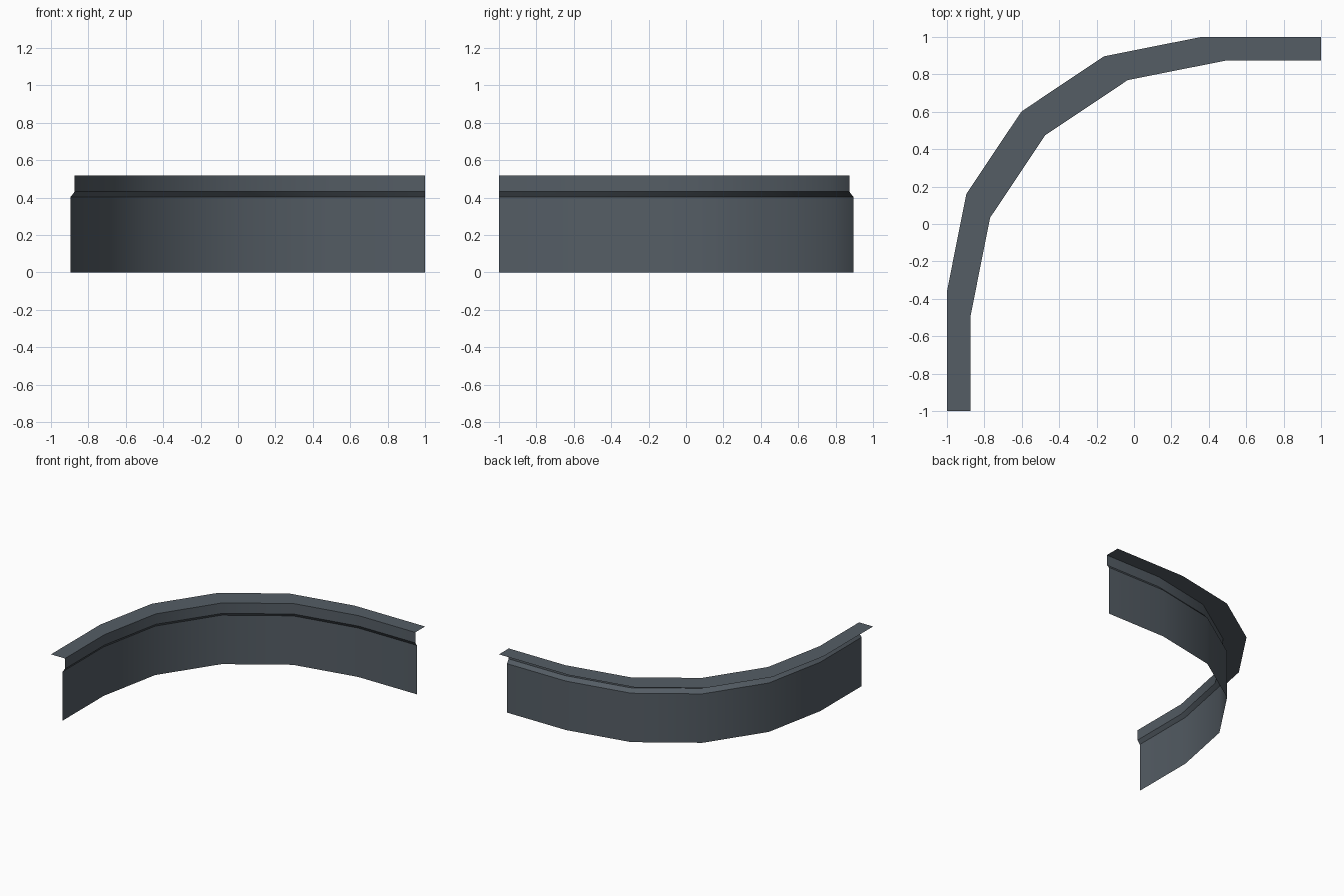
import bpy
import bmesh
from math import cos, sin, pi

default_cube = bpy.data.objects.get("Cube")
if default_cube:
    bpy.data.objects.remove(default_cube, do_unlink=True)

slate = bpy.data.materials.new("dark slate grey")
slate.use_nodes = True
colour = (0.09, 0.11, 0.13, 1)
slate.diffuse_color = colour
slate.node_tree.nodes["Principled BSDF"].inputs["Base Color"].default_value = colour

RADIUS = 1.36
CENTRE = 0.36
STEPS = 4

# Cross-section: (inward diagonal shift, height), from wall foot to flange lip
profile = [(0.104, 0), (0.104, 0.402), (0.127, 0.432), (0.127, 0.518), (0, 0.518)]


def path(shift):
    """Straight end, quarter bend, straight end, moved diagonally inward."""
    points = [(-1 + shift, -1)]
    for i in range(STEPS + 1):
        angle = pi - i * pi / 2 / STEPS
        points.append((CENTRE + shift + RADIUS * cos(angle),
                       -CENTRE - shift + RADIUS * sin(angle)))
    points.append((1, 1 - shift))
    return points


# Sweep the thin section along the bend
bm = bmesh.new()
rows = [[bm.verts.new((x, y, z)) for x, y in path(shift)] for shift, z in profile]
for low, high in zip(rows, rows[1:]):
    for i in range(len(low) - 1):
        bm.faces.new((low[i], low[i + 1], high[i + 1], high[i]))

mesh = bpy.data.meshes.new("curved_flanged_wall")
bm.to_mesh(mesh)
bm.free()
mesh.materials.append(slate)
wall = bpy.data.objects.new("curved_flanged_wall", mesh)
bpy.context.collection.objects.link(wall)

# Smooth along the bend, crisp at the ledge and flange
bpy.ops.object.select_all(action="DESELECT")
wall.select_set(True)
bpy.context.view_layer.objects.active = wall
bpy.ops.object.shade_smooth_by_angle(angle=pi / 6)
